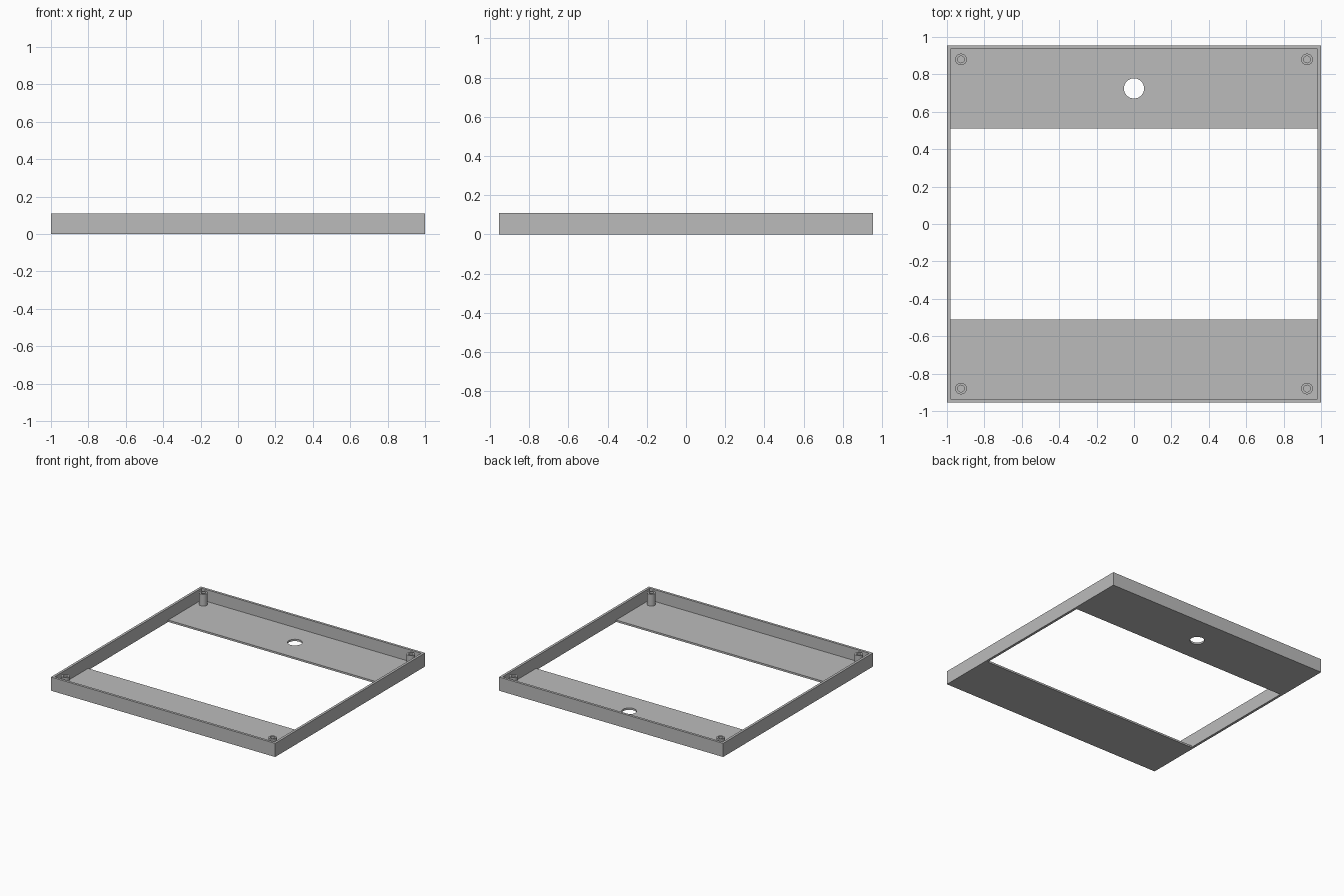
import bpy, bmesh
from math import cos, sin, tau

cube = bpy.data.objects.get("Cube")
if cube:
    bpy.data.objects.remove(cube, do_unlink=True)

HALF_X, HALF_Y, HEIGHT = 1.0, 0.955, 0.11
WALL, FLOOR = 0.02, 0.015
OPENING_Y = 0.51

grey = bpy.data.materials.new("plain grey")
grey.use_nodes = True
grey.diffuse_color = (0.5, 0.5, 0.5, 1)
grey.node_tree.nodes["Principled BSDF"].inputs["Base Color"].default_value = (0.5, 0.5, 0.5, 1)


def add_object(name, bm):
    mesh = bpy.data.meshes.new(name)
    bm.to_mesh(mesh)
    bm.free()
    mesh.materials.append(grey)
    obj = bpy.data.objects.new(name, mesh)
    bpy.context.collection.objects.link(obj)
    return obj


def box(name, half_x, half_y, z0, z1):
    bm = bmesh.new()
    bmesh.ops.create_cube(bm, size=1)
    for v in bm.verts:
        v.co = (v.co.x * 2 * half_x, v.co.y * 2 * half_y, z1 if v.co.z > 0 else z0)
    return add_object(name, bm)


def cut(target, cutter):
    bpy.context.view_layer.objects.active = target
    mod = target.modifiers.new("cut", 'BOOLEAN')
    mod.operation, mod.solver, mod.object = 'DIFFERENCE', 'EXACT', cutter
    bpy.ops.object.modifier_apply(modifier=mod.name)
    bpy.data.objects.remove(cutter, do_unlink=True)


def lathe(name, profile, location, sides=32):
    """Revolve (radius, z) points about z and cap the last ring."""
    bm = bmesh.new()
    rings = [[bm.verts.new((r * cos(tau * i / sides), r * sin(tau * i / sides), z))
              for i in range(sides)] for r, z in profile]
    for a, b in zip(rings, rings[1:]):
        for i in range(sides):
            j = (i + 1) % sides
            bm.faces.new((a[i], a[j], b[j], b[i]))
    bm.faces.new(rings[-1])
    obj = add_object(name, bm)
    obj.location = location
    return obj


# Tray: outer block, hollowed, with the wide opening between two floor panels
tray = box("tray_frame", HALF_X, HALF_Y, 0, HEIGHT)
cut(tray, box("pocket_cutter", HALF_X - WALL, HALF_Y - WALL, FLOOR, 1))
cut(tray, box("opening_cutter", HALF_X - WALL, OPENING_Y, -1, 1))

# Round cable hole in the back floor panel
bm = bmesh.new()
bmesh.ops.create_cone(bm, cap_ends=True, segments=48, radius1=0.054, radius2=0.054, depth=1)
hole = add_object("hole_cutter", bm)
hole.location = (0, 0.725, 0)
bpy.context.view_layer.update()
cut(tray, hole)

# Hollow screw posts in the corners
posts = []
post_profile = [(0.031, FLOOR), (0.031, HEIGHT), (0.018, HEIGHT), (0.018, FLOOR + 0.002)]
for y_name, sy in (("front", -1), ("back", 1)):
    for x_name, sx in (("right", -1), ("left", 1)):
        posts.append(lathe(f"{y_name}_{x_name}_screw_post", post_profile,
                           (sx * 0.925, sy * 0.88, 0)))

# Smooth the round walls and keep the edges sharp
bpy.ops.object.select_all(action='DESELECT')
for obj in [tray] + posts:
    obj.select_set(True)
bpy.context.view_layer.objects.active = tray
bpy.ops.object.shade_smooth_by_angle()
